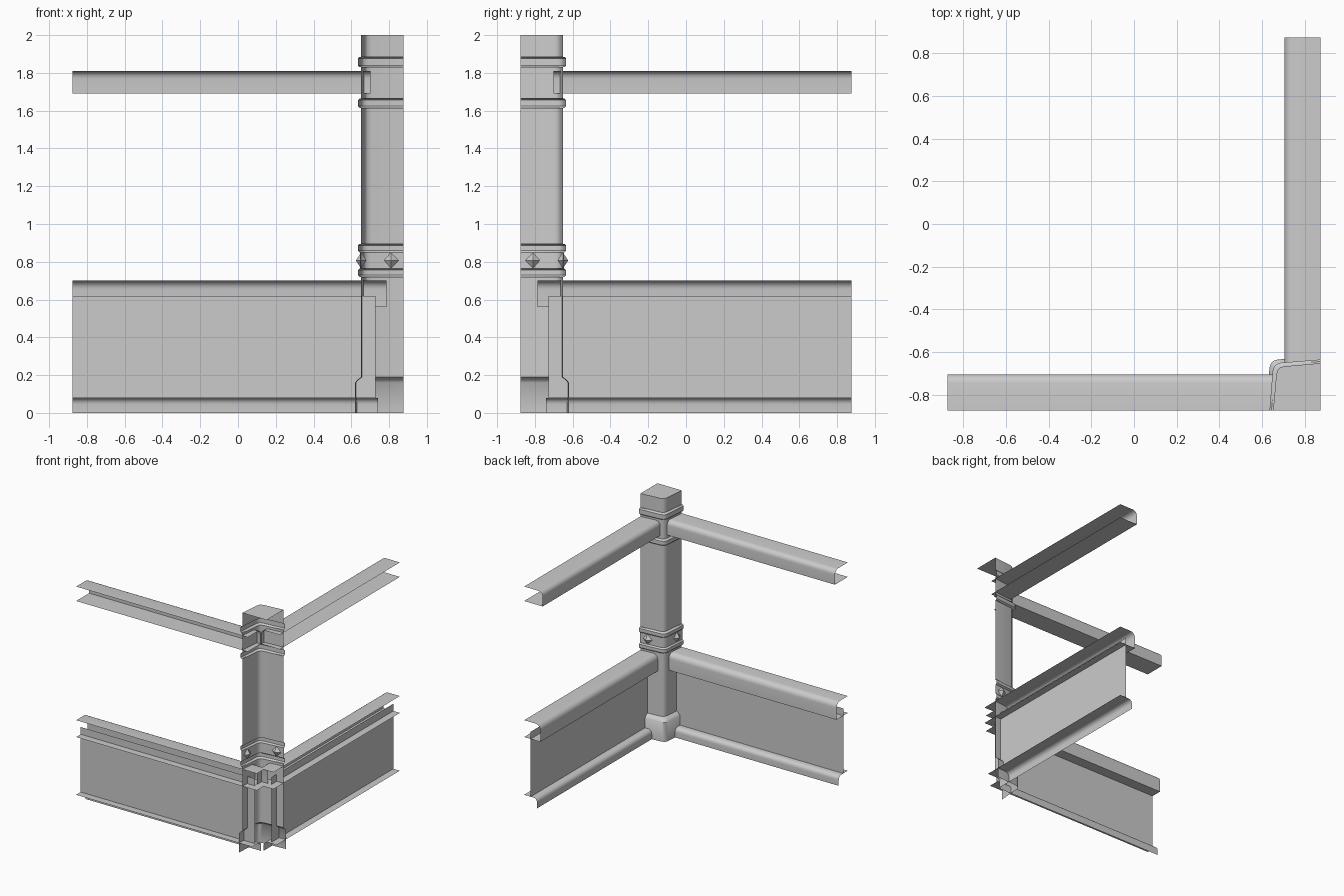
import bpy, bmesh, math
from mathutils import Vector

if "Cube" in bpy.data.objects:
    bpy.data.objects.remove(bpy.data.objects["Cube"])

OUT = 0.875                      # outer corner planes: x = OUT and y = -OUT
INWARD = Vector((-1, 1, 0.3))    # visible side of the open shells


def swap(p):
    """Mirror across the diagonal of the corner."""
    return (-p[1], -p[0], p[2])


def finish(name, bm, angle=40, orient=True):
    bm.normal_update()
    if orient and sum(f.normal.dot(INWARD) * f.calc_area() for f in bm.faces) < 0:
        bmesh.ops.reverse_faces(bm, faces=bm.faces[:])
    me = bpy.data.meshes.new(name)
    bm.to_mesh(me)
    bm.free()
    ob = bpy.data.objects.new(name, me)
    bpy.context.collection.objects.link(ob)
    bpy.ops.object.select_all(action='DESELECT')
    ob.select_set(True)
    bpy.context.view_layer.objects.active = ob
    if angle:
        bpy.ops.object.shade_smooth_by_angle(angle=math.radians(angle))
    return ob


def loft(name, rows, angle=40, cap_corner=None):
    """Skin consecutive rows of points; optionally cap the last row."""
    bm = bmesh.new()
    vs = [[bm.verts.new(p) for p in r] for r in rows]
    for a, b in zip(vs, vs[1:]):
        for i in range(len(a) - 1):
            bm.faces.new((a[i], a[i + 1], b[i + 1], b[i]))
    if cap_corner:
        bm.faces.new(vs[-1] + [bm.verts.new(cap_corner)])
    bmesh.ops.recalc_face_normals(bm, faces=bm.faces[:])
    return finish(name, bm, angle)


def rounded(y, z, r, n=5):
    """Quarter-round from the top flange into the inner web."""
    return [(y - r + r * math.sin(t), z - r + r * math.cos(t))
            for t in (math.pi / 2 * i / n for i in range(n + 1))]


def both_walls(name, profile, end, angle=40):
    """Extrude a (y, z) profile along x, then repeat it on the other wall."""
    rows = [[(x, y, z) for y, z in profile] for x in (-OUT, end)]
    loft("front_" + name, rows, angle)
    loft("side_" + name, [[swap(p) for p in r] for r in rows], angle)


# Rails and panels of the two walls
both_walls("handrail", [(-OUT, 1.81)] + rounded(-0.705, 1.81, 0.04)
           + [(-0.705, 1.69), (-OUT, 1.69)], 0.702)
both_walls("top_rail", [(-OUT, 0.70)] + rounded(-0.725, 0.70, 0.045)
           + [(-0.725, 0.56), (-OUT, 0.56)], 0.785)
both_walls("bottom_rail", [(-OUT, 0.08)] + rounded(-0.755, 0.08, 0.035)
           + [(-0.755, 0.0)], 0.742)
both_walls("panel", [(-0.815, 0.62), (-0.815, 0.08)], 0.727, 0)

# Corner post: L-shaped open section lofted through base flare and collars
half = [(0.652, -OUT), (0.667, -0.705), (0.674, -0.684)]
section = half + [(-y, -x) for x, y in reversed(half)]


def ring(z, d):
    pts = []
    for i, (x, y) in enumerate(section):
        dx = -d if i < len(section) - 1 else 0
        dy = d if i > 0 else 0
        pts.append((x + dx, y + dy, z))
    return pts


def collar(z0, z1, lo=0.0, hi=0.0, d=0.017):
    b = 0.009
    return [(z0, lo), (z0, d - b), (z0 + b, d), (z1 - b, d), (z1, d - b), (z1, hi)]


profile = [(0, 0.032), (0.16, 0.032), (0.175, 0.02), (0.19, 0.0)]
profile += collar(0.72, 0.765, 0, 0.005) + collar(0.85, 0.895, 0.005, 0)
profile += collar(1.615, 1.665) + collar(1.83, 1.885) + [(2.0, 0)]
loft("corner_post", [ring(z, d) for z, d in profile], 40, (OUT, -OUT, 2.0))

# Diamond studs on the middle collar
for name, mirrored in (("front_stud", False), ("side_stud", True)):
    bm = bmesh.new()
    c = Vector((0.81, -0.652, 0.807))
    rim = [Vector((0.042, 0, 0)), Vector((0, 0, 0.042)),
           Vector((-0.042, 0, 0)), Vector((0, 0, -0.042))]
    tips = [Vector((0, 0.028, 0)), Vector((0, -0.028, 0))]
    v = [bm.verts.new(swap(c + o) if mirrored else c + o) for o in rim + tips]
    for i in range(4):
        for t in (4, 5):
            bm.faces.new((v[i], v[(i + 1) % 4], v[t]))
    bmesh.ops.recalc_face_normals(bm, faces=bm.faces[:])
    finish(name, bm, 0, False)
